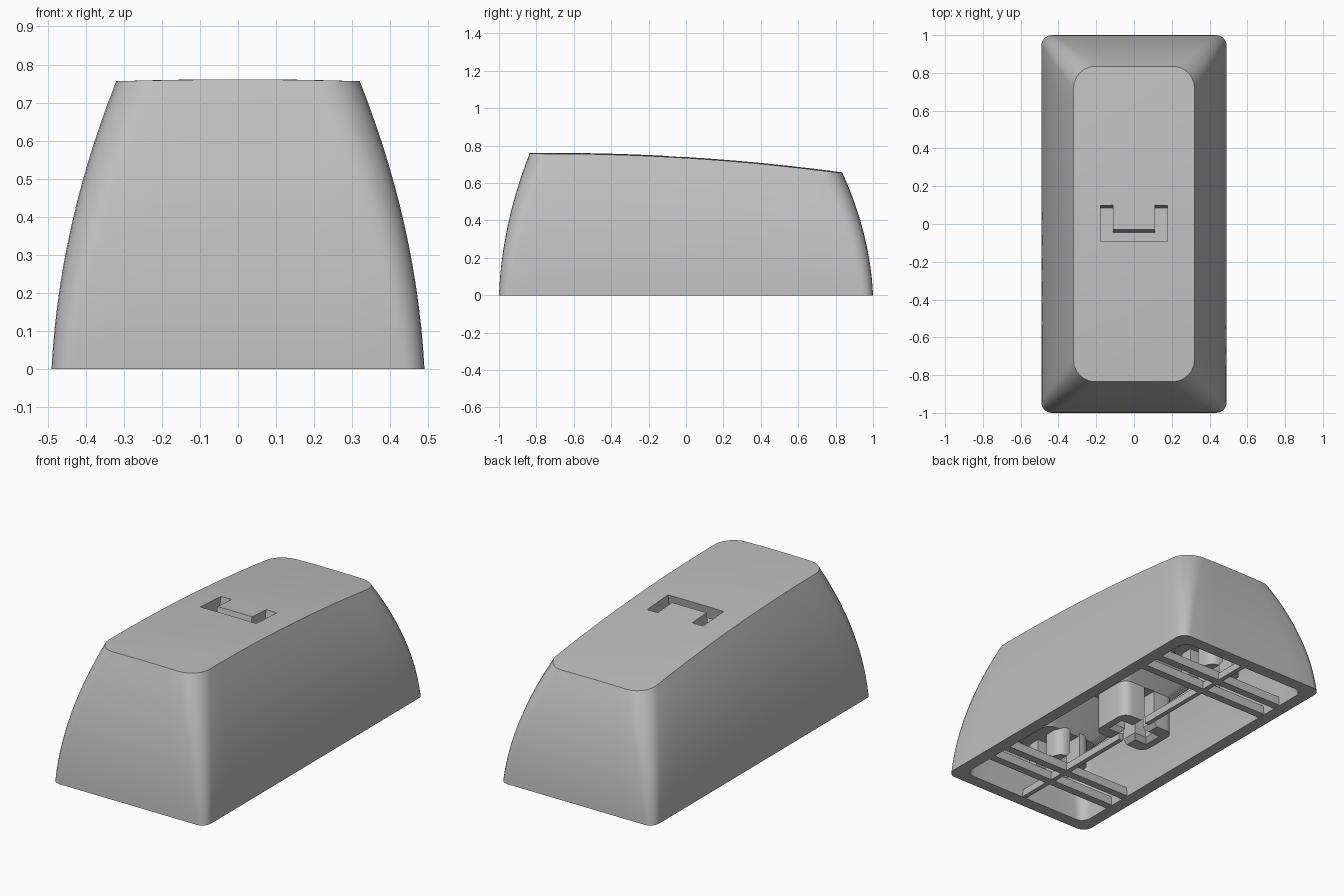
import bpy, bmesh, math

cube = bpy.data.objects.get("Cube")
if cube:
    bpy.data.objects.remove(cube, do_unlink=True)

grey = bpy.data.materials.new("plain grey plastic")
grey.use_nodes = True
COLOUR = (0.52, 0.52, 0.52, 1)
grey.diffuse_color = COLOUR
grey.node_tree.nodes["Principled BSDF"].inputs["Base Color"].default_value = COLOUR

WALL = 0.072
CEILING = 0.56     # cavity height as a share of the cap height
THROW = 0.215      # height where the sockets widen into the ceiling
STABILISER = 0.645


def finish(name, bm):
    bmesh.ops.recalc_face_normals(bm, faces=bm.faces)
    mesh = bpy.data.meshes.new(name)
    bm.to_mesh(mesh)
    bm.free()
    mesh.materials.append(grey)
    obj = bpy.data.objects.new(name, mesh)
    bpy.context.collection.objects.link(obj)
    return obj


def activate(obj):
    bpy.ops.object.select_all(action="DESELECT")
    obj.select_set(True)
    bpy.context.view_layer.objects.active = obj


def smooth(obj):
    activate(obj)
    bpy.ops.object.shade_smooth_by_angle(angle=math.radians(30))


def carve(target, bm):
    cutter = finish("cutter", bm)
    cutter.hide_render = True
    mod = target.modifiers.new("carve", "BOOLEAN")
    mod.operation = "DIFFERENCE"
    mod.solver = "EXACT"
    mod.object = cutter
    activate(target)
    bpy.ops.object.modifier_apply(modifier=mod.name)
    bpy.data.objects.remove(cutter, do_unlink=True)


def rounded(hx, hy, r, nx=1, ny=1):
    """Rounded rectangle, with straight sides split into nx and ny pieces."""
    arcs = []
    for sx, sy, start in ((1, 1, 0), (-1, 1, 90), (-1, -1, 180), (1, -1, 270)):
        angles = [math.radians(start + 15 * i) for i in range(7)]
        arcs.append([(sx * (hx - r) + r * math.cos(a), sy * (hy - r) + r * math.sin(a))
                     for a in angles])
    points = []
    for k, arc in enumerate(arcs):
        points += arc
        a, b = arc[-1], arcs[(k + 1) % 4][0]
        n = ny if k % 2 else nx
        points += [(a[0] + (b[0] - a[0]) * i / n, a[1] + (b[1] - a[1]) * i / n)
                   for i in range(1, n)]
    return points


def loft(rings):
    bm = bmesh.new()
    loops = [[bm.verts.new(p) for p in ring] for ring in rings]
    count = len(loops[0])
    for a, b in zip(loops, loops[1:]):
        for i in range(count):
            j = (i + 1) % count
            bm.faces.new((a[i], a[j], b[j], b[i]))
    return bm, loops


def top_height(x, y):
    return 0.739 - 0.062 * y - 0.043 * y * y - 0.05 * x * x


def outline(t, inset=0.0):
    """Plan of the cap at share t of its height."""
    return rounded(0.49 - 0.04 * t - 0.13 * t * t - inset,
                   1.0 - 0.03 * t - 0.135 * t * t - inset, 0.055 + 0.06 * t, 6, 14)


# Cap shell: top, outer wall, rim, inner wall and ceiling as one loft
rim = outline(1)
SIDE = 14


def wall_ring(t, inset):
    return [(x, y, t * top_height(*p)) for (x, y), p in zip(outline(t, inset), rim)]


def flat_ring(t, inset, share, scale):
    return [(x * scale, y * scale, share * top_height(x * scale, y * scale))
            for x, y in outline(t, inset)]


rings = [flat_ring(1, 0, 1, s / 6) for s in range(1, 6)]
rings += [wall_ring(1 - i / SIDE, 0) for i in range(SIDE + 1)]
rings += [wall_ring(CEILING * i / SIDE, WALL) for i in range(SIDE + 1)]
rings += [flat_ring(CEILING, WALL, CEILING, s / 4) for s in (3, 2, 1)]
bm, loops = loft(rings)
for loop, share in ((loops[0], 1), (loops[-1], CEILING)):
    pole = bm.verts.new((0, 0, share * top_height(0, 0)))
    for i in range(len(loop)):
        bm.faces.new((pole, loop[i - 1], loop[i]))
cap = finish("cap_shell", bm)

# Bracket-shaped recess in the top, leaning slightly back
bracket = [(-0.178, -0.09), (0.178, -0.09), (0.178, 0.10), (0.11, 0.10),
           (0.11, -0.03), (-0.11, -0.03), (-0.11, 0.10), (-0.178, 0.10)]
bm, loops = loft([[(x, y - 0.014, 0.665 - 0.06 * y) for x, y in bracket],
                  [(x, y + 0.03, 0.9) for x, y in bracket]])
for loop in loops:
    bm.faces.new(loop)
carve(cap, bm)
smooth(cap)


# Sockets: rounded posts with a cross-shaped slot that widens at its mouth
def slot(hx, hy, y, z):
    levels = ((z - 0.02, 0.022), (z, 0.022), (z + 0.027, 0), (z + THROW, 0))
    bm, loops = loft([[(sx * (hx + e), y + sy * (hy + e), level)
                       for sx, sy in ((1, 1), (-1, 1), (-1, -1), (1, -1))]
                      for level, e in levels])
    for loop in (loops[0], loops[-1]):
        bm.faces.new(loop)
    return bm


def socket(name, y, hx, hy, z, cross):
    bm, loops = loft([[(px, py + y, level) for px, py in rounded(hx, hy, 0.054)]
                      for level in (z, THROW + 0.07)])
    for loop in loops:
        bm.faces.new(loop)
    post = finish(name, bm)
    carve(post, slot(0.034, 0.25, y, z))
    carve(post, slot(cross, 0.034, y, z))
    smooth(post)


# Flares: funnels at 45 degrees that join each socket to the ceiling
def flare(name, y):
    hx, hy, rise = 0.175, 0.129, 0.205
    sx, sy = 1 + rise / hx, 1 + rise / hy
    base = rounded(hx, hy, 0.054)
    bm, loops = loft([[(px, py + y, THROW) for px, py in base],
                      [(px * sx, py * sy + y, THROW + rise) for px, py in base]])
    for loop in loops:
        bm.faces.new(loop)
    for side in (-1, 1):
        bmesh.ops.bisect_plane(bm, geom=bm.verts[:] + bm.edges[:] + bm.faces[:],
                               plane_co=(0, side * 0.9, 0), plane_no=(0, side, 0),
                               clear_outer=True)
    bmesh.ops.holes_fill(bm, edges=[e for e in bm.edges if e.is_boundary])
    smooth(finish(name, bm))


socket("centre_socket", 0, 0.175, 0.129, 0.0, 0.112)
flare("centre_flare", 0)


def rib(name, x0, x1, y0, y1, height):
    bm = bmesh.new()
    for v in bmesh.ops.create_cube(bm, size=1)["verts"]:
        v.co = (x1 if v.co.x > 0 else x0, y1 if v.co.y > 0 else y0,
                height if v.co.z > 0 else 0.003)
    finish(name, bm)


# End sockets, the long spine and a pair of cross ribs at each end
for side, label in ((-1, "front"), (1, "back")):
    y = side * STABILISER
    socket(label + "_socket", y, 0.1115, 0.144, 0.054, 0.15)
    flare(label + "_flare", y)
    rib(label + "_spine_rib", -0.0135, 0.0135, *sorted((side * 0.11, side * 0.95)), 0.045)
    for k, offset in enumerate((-0.065, 0.065)):
        rib(f"{label}_cross_rib_{k + 1}", -0.44, 0.44,
            y + offset - 0.023, y + offset + 0.023, 0.054)
